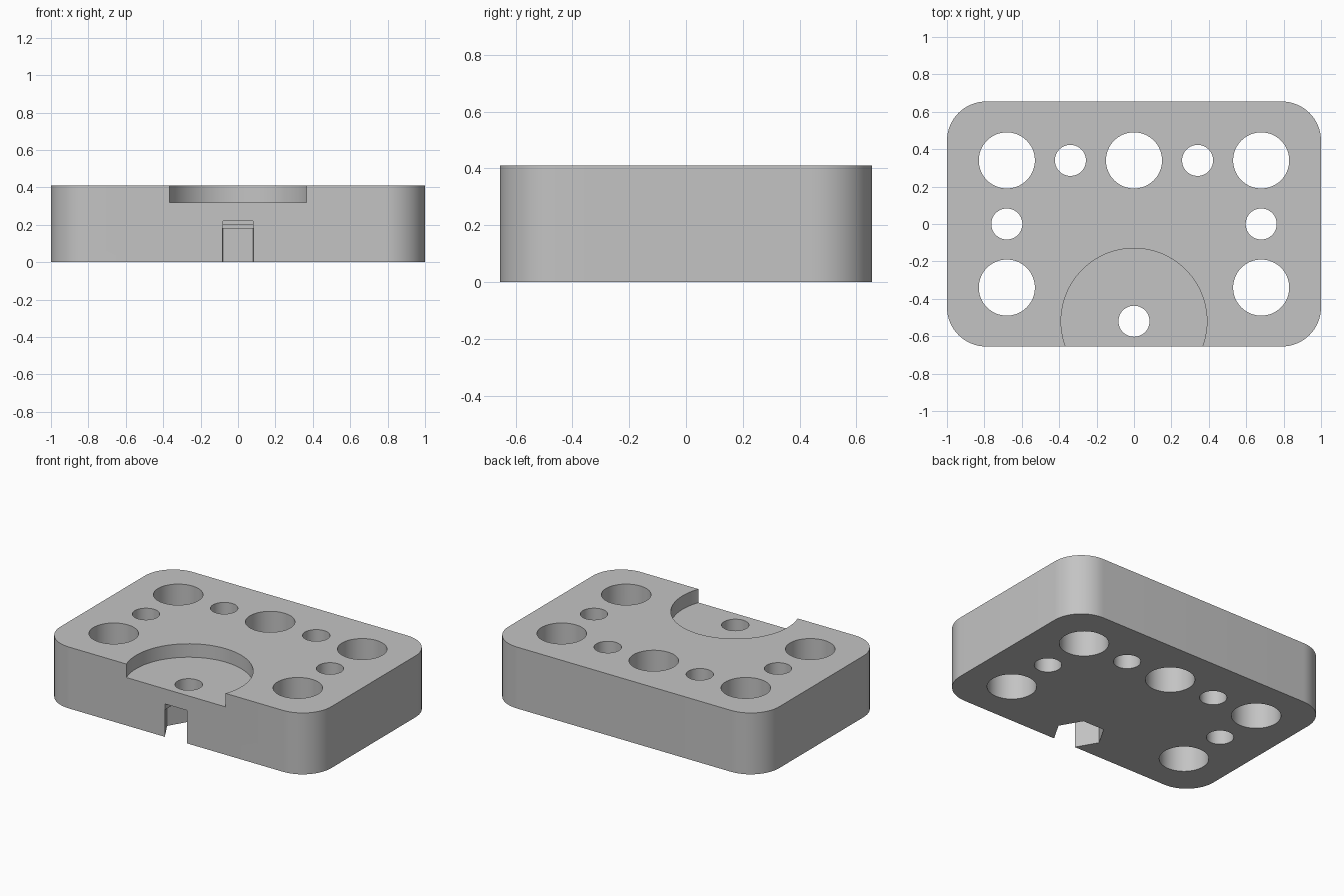
import bpy, bmesh, math
from mathutils import Matrix

cube = bpy.data.objects.get("Cube")
if cube:
    bpy.data.objects.remove(cube, do_unlink=True)

HALF_X, HALF_Y, HEIGHT, CORNER = 1.0, 0.655, 0.41, 0.21
BIG, SMALL = 0.15, 0.083
SOCKET_Y = -0.52

grey = bpy.data.materials.new("plain grey")
grey.use_nodes = True
colour = (0.55, 0.55, 0.55, 1)
grey.diffuse_color = colour
grey.node_tree.nodes["Principled BSDF"].inputs["Base Color"].default_value = colour


def new_object(name, bm):
    mesh = bpy.data.meshes.new(name)
    bm.to_mesh(mesh)
    bm.free()
    obj = bpy.data.objects.new(name, mesh)
    bpy.context.collection.objects.link(obj)
    return obj


def prism(name, x, y, radius, low, high, sides=64):
    bm = bmesh.new()
    bmesh.ops.create_cone(bm, cap_ends=True, segments=sides, radius1=radius,
                          radius2=radius, depth=high - low,
                          matrix=Matrix.Translation((x, y, (low + high) / 2)))
    return new_object(name, bm)


def box(name, half_x, y0, y1, low, high):
    bm = bmesh.new()
    place = Matrix.Translation((0, (y0 + y1) / 2, (low + high) / 2))
    size = Matrix.Diagonal((2 * half_x, y1 - y0, high - low, 1))
    bmesh.ops.create_cube(bm, size=1, matrix=place @ size)
    return new_object(name, bm)


# Plate with rounded vertical corners
plate = box("mounting_plate", HALF_X, -HALF_Y, HALF_Y, 0, HEIGHT)
bm = bmesh.new()
bm.from_mesh(plate.data)
uprights = [e for e in bm.edges
            if abs(e.verts[0].co.z - e.verts[1].co.z) > HEIGHT / 2]
bmesh.ops.bevel(bm, geom=uprights, offset=CORNER, segments=16,
                profile=0.5, affect="EDGES")
bm.to_mesh(plate.data)
bm.free()
plate.data.materials.append(grey)

# Through holes, mirrored left and right
cutters = [prism("centre_hole", 0, 0.34, BIG, -0.1, 0.6),
           prism("socket_hole", 0, SOCKET_Y, SMALL, -0.1, 0.6)]
for side in (-1, 1):
    for x, y, r in ((0.68, 0.34, BIG), (0.68, -0.34, BIG),
                    (0.34, 0.34, SMALL), (0.68, 0, SMALL)):
        cutters.append(prism("hole", side * x, y, r, -0.1, 0.6))

# Round recess on top, open at the front
cutters.append(prism("recess", 0, SOCKET_Y, 0.39, 0.32, 0.6, 96))

# Hexagonal nut pocket underneath, with two shallow steps above it
nut = prism("nut_pocket", 0, 0, 0.16, -0.1, 0.18, 6)
corner = max(nut.data.vertices, key=lambda v: v.co.x).co
nut.data.transform(Matrix.Rotation(-math.atan2(corner.y, corner.x), 4, "Z"))
nut.data.transform(Matrix.Translation((0, SOCKET_Y, 0)))
cutters.append(nut)
cutters.append(box("lower_step", 0.082, -0.7, -0.4, 0.1, 0.2))
cutters.append(box("upper_step", 0.081, -0.7, -0.436, 0.12, 0.22))

# Cut everything out of the plate
for cutter in cutters:
    cutter.hide_render = True
    cut = plate.modifiers.new("cut", "BOOLEAN")
    cut.operation = "DIFFERENCE"
    cut.solver = "EXACT"
    cut.object = cutter
bpy.context.view_layer.update()
result = plate.evaluated_get(bpy.context.evaluated_depsgraph_get())
mesh = bpy.data.meshes.new_from_object(result)
plate.modifiers.clear()
plate.data = mesh
for cutter in cutters:
    bpy.data.objects.remove(cutter, do_unlink=True)

# Plain grey everywhere, smooth walls with sharp rims
mesh.materials.clear()
mesh.materials.append(grey)
for face in mesh.polygons:
    face.material_index = 0
bpy.ops.object.select_all(action="DESELECT")
plate.select_set(True)
bpy.context.view_layer.objects.active = plate
bpy.ops.object.shade_smooth_by_angle(angle=math.radians(30))
